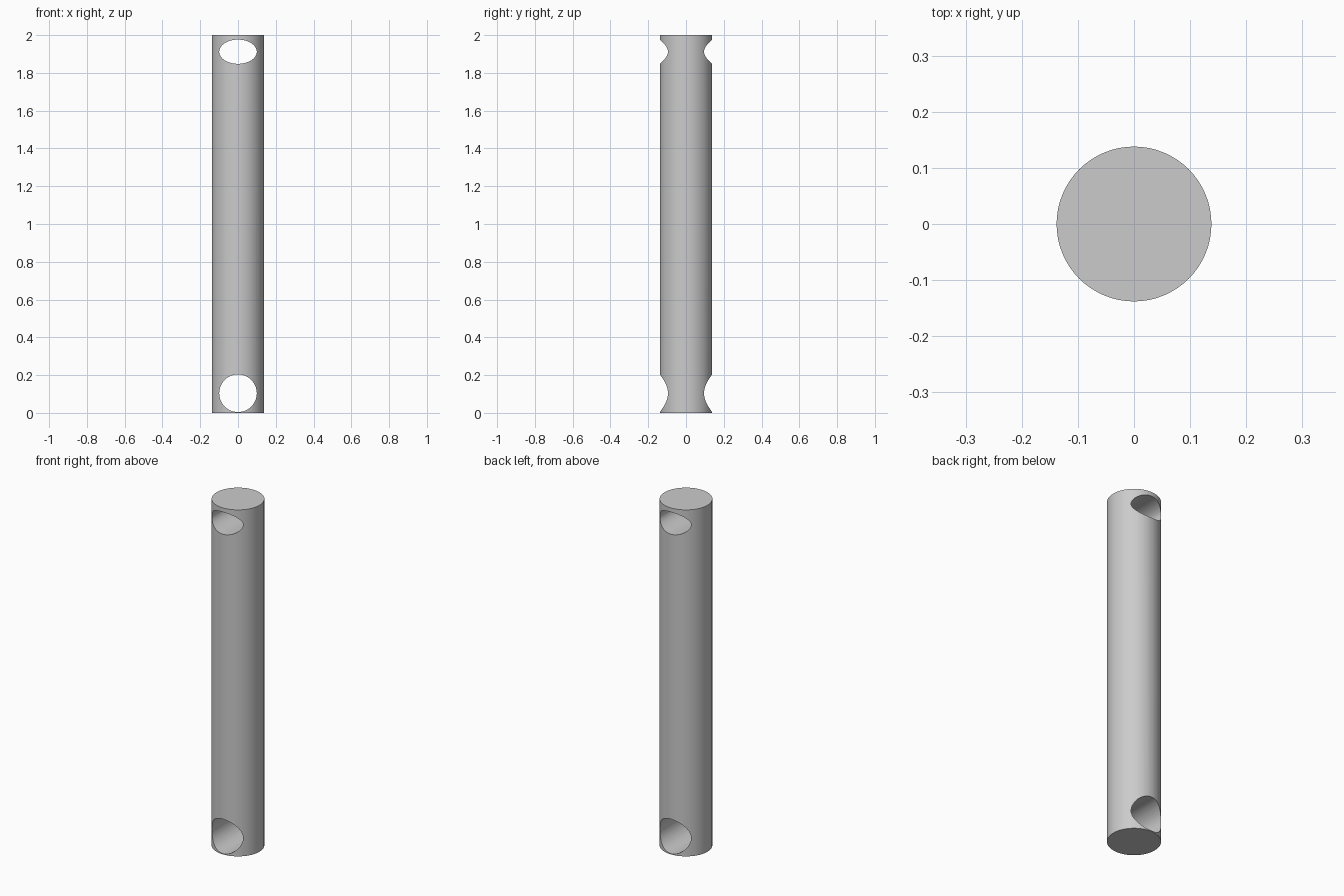
import bpy
import math

if "Cube" in bpy.data.objects:
    bpy.data.objects.remove(bpy.data.objects["Cube"])

R, H = 0.138, 2.0      # rod radius and length
HOLE_R = 0.0995        # half width of both cross holes


def cylinder(name, radius, depth, location, rotation=(0, 0, 0), sides=64):
    bpy.ops.mesh.primitive_cylinder_add(vertices=sides, radius=radius, depth=depth,
                                        location=location, rotation=rotation)
    obj = bpy.context.object
    obj.name = name
    return obj


def cut_hole(target, name, z, half_height):
    # Elliptical cutter running front to back
    cutter = cylinder(name, HOLE_R, 0.6, (0, 0, z), (math.pi / 2, 0, 0))
    cutter.scale = (1, half_height / HOLE_R, 1)
    cutter.hide_render = True
    mod = target.modifiers.new(name, 'BOOLEAN')
    mod.operation = 'DIFFERENCE'
    mod.solver = 'EXACT'
    mod.object = cutter
    bpy.context.view_layer.objects.active = target
    bpy.ops.object.modifier_apply(modifier=mod.name)
    bpy.data.objects.remove(cutter)


# Solid rod
rod = cylinder("rod", R, H, (0, 0, H / 2))

# Round hole near the foot, flattened oval hole near the top
cut_hole(rod, "lower_hole", 0.104, HOLE_R)
cut_hole(rod, "upper_hole", 1.912, 0.064)

# Smooth walls with crisp rims
bpy.ops.object.select_all(action='DESELECT')
rod.select_set(True)
bpy.context.view_layer.objects.active = rod
bpy.ops.object.shade_smooth_by_angle(angle=math.radians(30))
